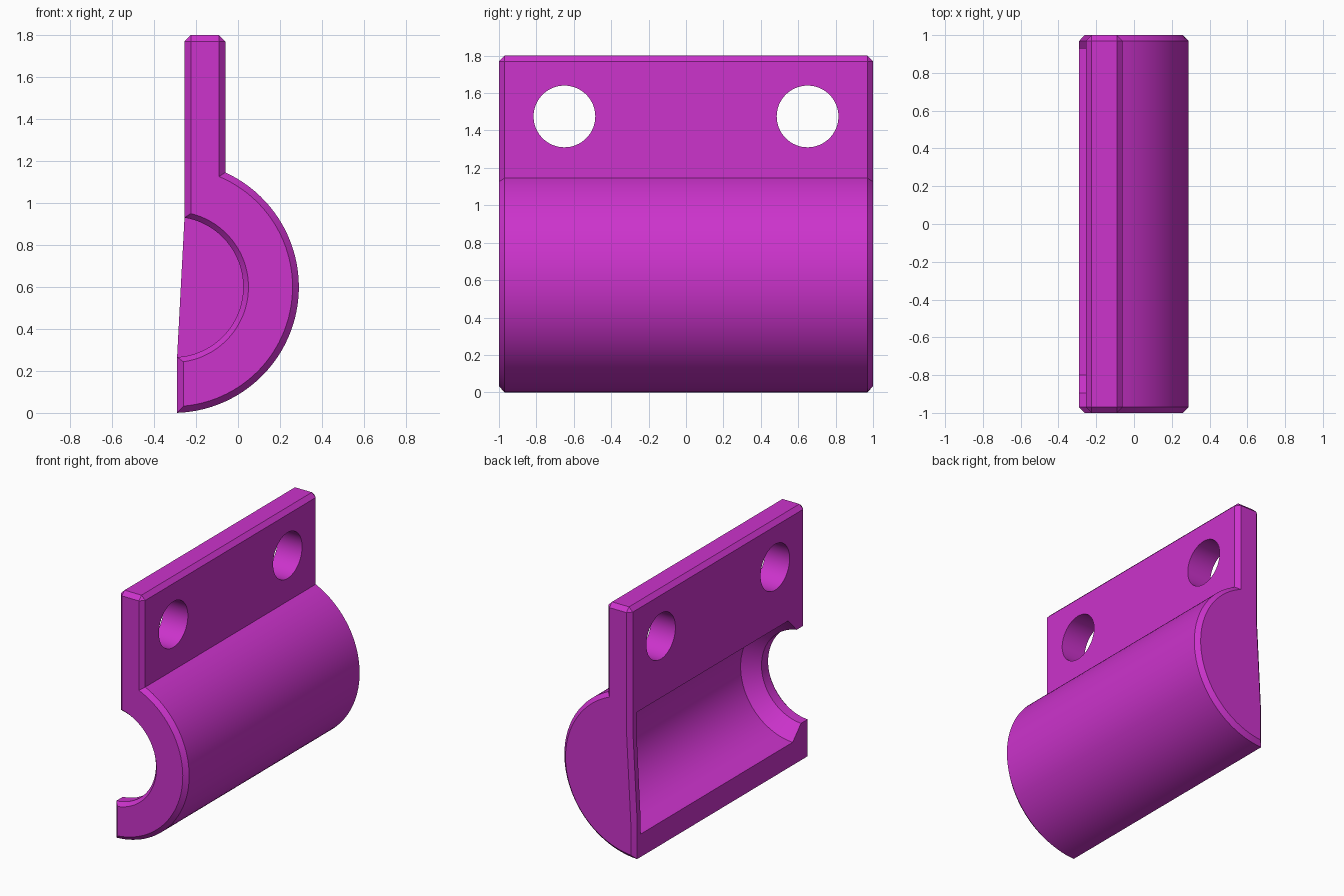
import bpy, bmesh, math
from mathutils import Matrix

if "Cube" in bpy.data.objects:
    bpy.data.objects.remove(bpy.data.objects["Cube"])

magenta = bpy.data.materials.new("magenta plastic")
magenta.diffuse_color = (0.604, 0.033, 0.604, 1)
magenta.use_nodes = True
magenta.node_tree.nodes["Principled BSDF"].inputs["Base Color"].default_value = magenta.diffuse_color

CX, CZ = -0.31, 0.60      # axis of the round body
CH = 0.03                 # edge chamfer


def make_object(name, bm):
    bmesh.ops.remove_doubles(bm, verts=bm.verts[:], dist=1e-5)
    bmesh.ops.recalc_face_normals(bm, faces=bm.faces[:])
    mesh = bpy.data.meshes.new(name)
    bm.to_mesh(mesh)
    bm.free()
    mesh.materials.append(magenta)
    obj = bpy.data.objects.new(name, mesh)
    bpy.context.collection.objects.link(obj)
    return obj


def loft(name, rings):
    """Skin closed rings of equal length and cap both ends."""
    bm = bmesh.new()
    loops = [[bm.verts.new(p) for p in ring] for ring in rings]
    n = len(loops[0])
    for a, b in zip(loops, loops[1:]):
        for i in range(n):
            j = (i + 1) % n
            bm.faces.new((a[i], a[j], b[j], b[i]))
    bm.faces.new(loops[0])
    bm.faces.new(loops[-1])
    # collapse doubled chamfer corners
    return make_object(name, bm)


def arc(radius, x_bottom, x_top, n=48):
    a0 = -math.acos((x_bottom - CX) / radius)
    a1 = math.acos((x_top - CX) / radius)
    return [(CX + radius * math.cos(a0 + (a1 - a0) * i / n),
             CZ + radius * math.sin(a0 + (a1 - a0) * i / n)) for i in range(n + 1)]


# Side profile: half-round body with an upright mounting tab
full = arc(0.60, -0.29, -0.06) + [
    (-0.06, 1.77), (-0.09, 1.80), (-0.225, 1.80), (-0.255, 1.77),
    (-0.255, 0.93), (-0.29, 0.27)]
inset = arc(0.57, -0.26, -0.09) + [
    (-0.09, 1.77), (-0.09, 1.77), (-0.225, 1.77), (-0.225, 1.77),
    (-0.225, 0.93), (-0.26, 0.27)]
sections = [(-1, inset), (-1 + CH, full), (1 - CH, full), (1, inset)]
clamp = loft("clamp_body", [[(x, y, z) for x, z in prof] for y, prof in sections])

# Cavity: chamfered mouth, narrow throat, cone, wide bore, closed far end
bore = [(-1.01, 0.37), (-1, 0.36), (-0.97, 0.335), (-0.895, 0.335),
        (-0.80, 0.435), (0.93, 0.435)]
SEG = 96
cutters = [loft("cavity_cutter", [
    [(CX + r * math.cos(2 * math.pi * (i + 0.5) / SEG), y,
      CZ + r * math.sin(2 * math.pi * (i + 0.5) / SEG)) for i in range(SEG)]
    for y, r in bore])]

# Two screw holes through the tab
for y in (-0.65, 0.65):
    bm = bmesh.new()
    bmesh.ops.create_cone(
        bm, cap_ends=True, segments=64, radius1=0.165, radius2=0.165, depth=0.6,
        matrix=Matrix.Translation((-0.16, y, 1.475)) @ Matrix.Rotation(math.pi / 2, 4, 'Y'))
    cutters.append(make_object("screw_hole_cutter", bm))

bpy.context.view_layer.objects.active = clamp
clamp.select_set(True)
for cutter in cutters:
    cutter.hide_render = True
    mod = clamp.modifiers.new("cut", 'BOOLEAN')
    mod.operation = 'DIFFERENCE'
    mod.solver = 'EXACT'
    mod.object = cutter
    bpy.ops.object.modifier_apply(modifier=mod.name)
for cutter in cutters:
    bpy.data.objects.remove(cutter)

bpy.ops.object.shade_smooth_by_angle(angle=math.radians(20))
